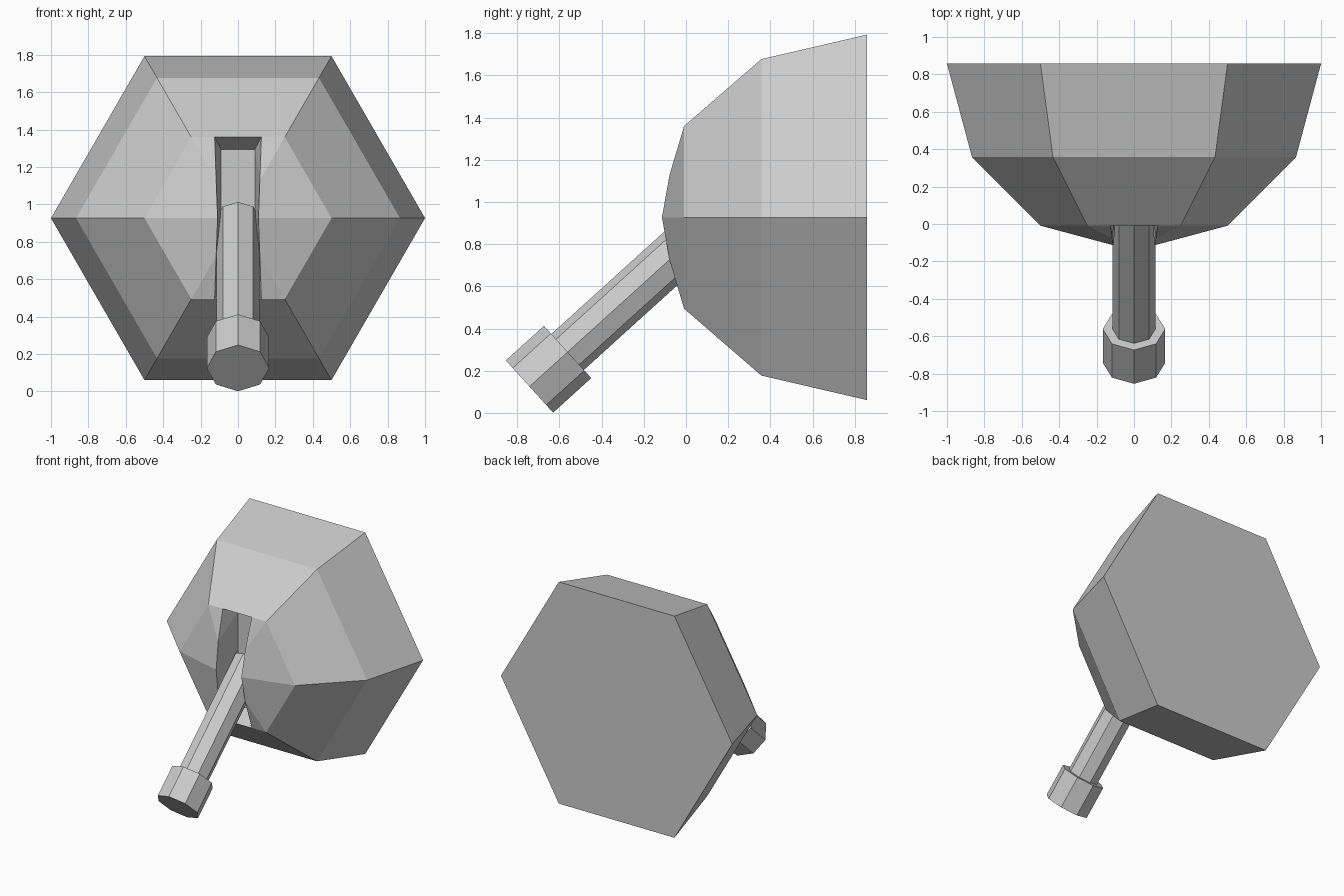
import bpy, bmesh
from mathutils import Vector

if "Cube" in bpy.data.objects:
    bpy.data.objects.remove(bpy.data.objects["Cube"])

Z0 = 0.927  # height of the dome axis


def new_object(name, bm):
    mesh = bpy.data.meshes.new(name)
    bm.to_mesh(mesh)
    bm.free()
    ob = bpy.data.objects.new(name, mesh)
    bpy.context.collection.objects.link(ob)
    return ob


# Dome: one quarter of a hexagonal half sphere with a slot, mirrored in x and z
bm = bmesh.new()


def ring(r, y):
    return [bm.verts.new(c) for c in ((r, y, 0), (r / 2, y, r * 0.866), (0, y, r * 0.866))]


back, mid, front = ring(1, 0.857), ring(0.866, 0.357), ring(0.5, -0.009)
hub = bm.verts.new((0, 0.857, 0))
bm.faces.new([hub] + back)

# slot lip (outer edge) and slot floor (inner edge)
lip = [bm.verts.new(c) for c in ((0.109, -0.114, 0), (0.117, -0.078, 0.202), (0.125, -0.009, 0.433))]
inner = [bm.verts.new(c) for c in ((0.09, 0.13, 0), (0.09, 0.13, 0.368), (0, 0.13, 0.368))]
floor_mid = bm.verts.new((0, 0.13, 0))

# shell bands
for a, b in ((back, mid), (mid, front)):
    bm.faces.new((a[0], b[0], b[1], a[1]))
    if b is front:
        bm.faces.new((a[1], b[1], lip[2], b[2], a[2]))
    else:
        bm.faces.new((a[1], b[1], b[2], a[2]))
# front cap beside the slot, slot walls and slot floor
bm.faces.new((front[0], lip[0], lip[1], front[1]))
bm.faces.new((front[1], lip[1], lip[2]))
bm.faces.new((lip[0], inner[0], lip[1]))
bm.faces.new((lip[1], inner[0], inner[1]))
bm.faces.new((lip[1], inner[1], lip[2]))
bm.faces.new((lip[2], inner[1], inner[2], front[2]))
bm.faces.new([floor_mid] + inner)
bmesh.ops.recalc_face_normals(bm, faces=bm.faces)
# make sure the back cap faces backwards
bm.normal_update()
cap = max(bm.faces, key=lambda f: f.calc_center_median().y)
if cap.normal.y < 0:
    bmesh.ops.reverse_faces(bm, faces=bm.faces)
dome = new_object("dome_mount", bm)
dome.location.z = Z0
mirror = dome.modifiers.new("mirror", 'MIRROR')
mirror.use_axis = (True, False, True)

# Barrel and muzzle: octagonal cylinders along one tilted axis
tip = Vector((0, -0.742, 0.125))
axis = (Vector((0, 0.143, Z0)) - tip).normalized()


def tube(name, radius, start, end):
    bm = bmesh.new()
    bmesh.ops.create_cone(bm, cap_ends=True, segments=8, radius1=radius, radius2=radius, depth=end - start)
    ob = new_object(name, bm)
    ob.rotation_euler = axis.to_track_quat('Z', 'X').to_euler()
    ob.location = tip + axis * (start + end) / 2


tube("muzzle", 0.167, 0, 0.244)
tube("barrel", 0.115, 0.2, 1.196)
